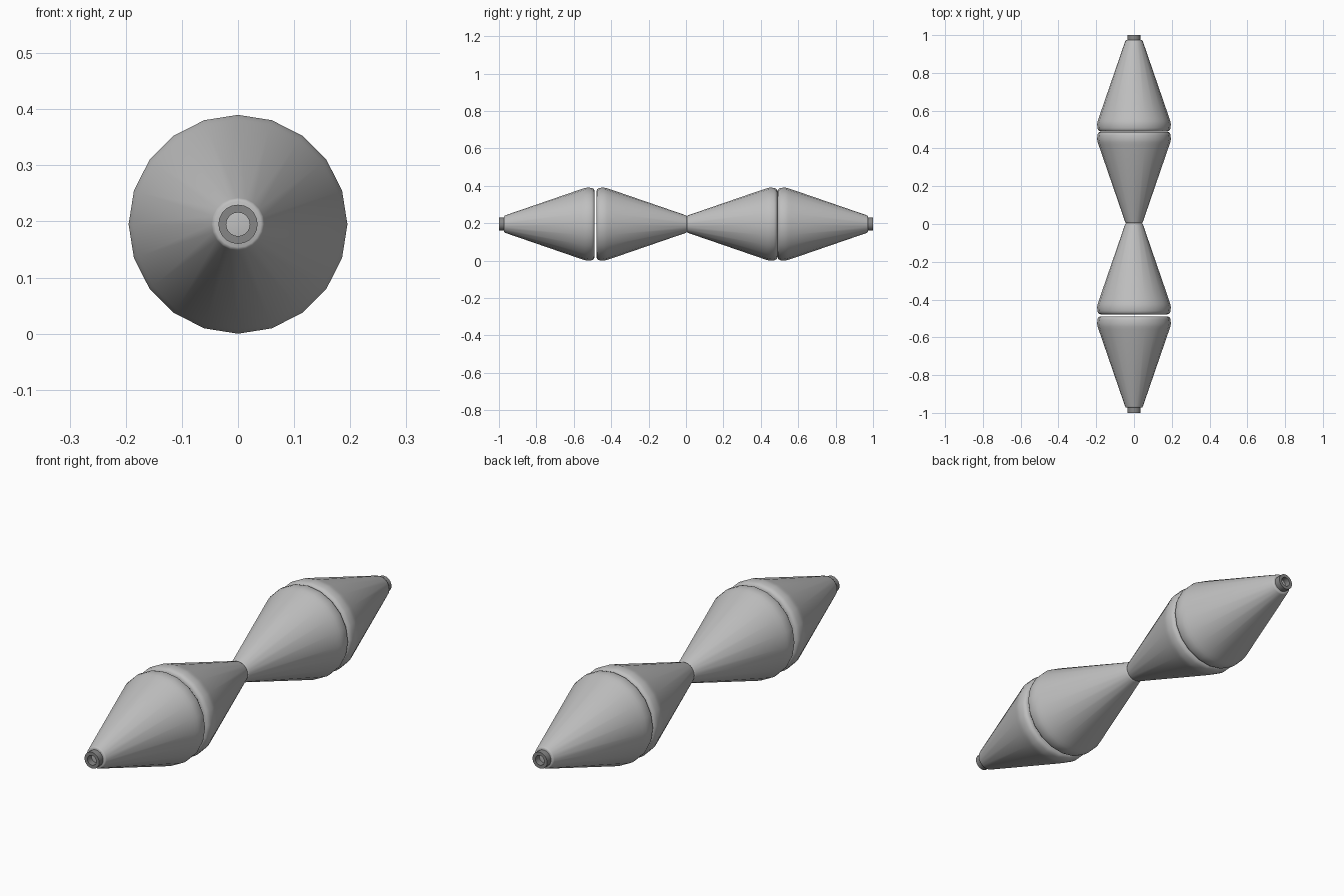
import bpy, bmesh, math
from mathutils import Matrix, Vector

cube = bpy.data.objects.get("Cube")
if cube:
    bpy.data.objects.remove(cube, do_unlink=True)

SIDES = 20
AXIS_Z = 0.195


def make_material(name, value):
    mat = bpy.data.materials.new(name)
    mat.use_nodes = True
    colour = (value, value, value, 1)
    mat.diffuse_color = colour
    mat.node_tree.nodes["Principled BSDF"].inputs["Base Color"].default_value = colour
    return mat


light_grey = make_material("light grey", 0.52)
dark_grey = make_material("dark grey", 0.24)


def lathe(name, profile, start, direction, mat, closed=False):
    """Turn (distance, radius) points around a lengthwise axis."""
    bm = bmesh.new()
    verts = [bm.verts.new((r, start + direction * d, 0)) for d, r in profile]
    pairs = list(zip(verts, verts[1:] + verts[:1])) if closed else list(zip(verts, verts[1:]))
    edges = [bm.edges.new(p) for p in pairs]
    bmesh.ops.spin(bm, geom=verts + edges, cent=(0, 0, 0), axis=(0, 1, 0),
                   angle=math.tau, steps=SIDES)
    bmesh.ops.remove_doubles(bm, verts=bm.verts, dist=0.0001)
    bmesh.ops.recalc_face_normals(bm, faces=bm.faces)
    bmesh.ops.translate(bm, verts=bm.verts, vec=(0, 0, AXIS_Z))
    mesh = bpy.data.meshes.new(name)
    bm.to_mesh(mesh)
    bm.free()
    mesh.materials.append(mat)
    obj = bpy.data.objects.new(name, mesh)
    bpy.context.collection.objects.link(obj)
    bpy.ops.object.select_all(action="DESELECT")
    obj.select_set(True)
    bpy.context.view_layer.objects.active = obj
    bpy.ops.object.shade_smooth_by_angle(angle=math.radians(40))
    return obj


# Cone from its flat wide base to its narrow tip, with rounded rims
cone = [(0, 0), (0, 0.178), (0.003, 0.186), (0.009, 0.191), (0.018, 0.194),
        (0.04, 0.195), (0.055, 0.192), (0.07, 0.187), (0.085, 0.182),
        (0.477, 0.047), (0.481, 0.045), (0.483, 0.041), (0.483, 0)]

for name, start, direction in (("front_outer_cone", -0.489, -1),
                               ("front_inner_cone", -0.478, 1),
                               ("back_inner_cone", 0.488, -1),
                               ("back_outer_cone", 0.490, 1)):
    lathe(name, cone, start, direction, light_grey)

# Short hollow collar on each outer tip
collar = [(0, 0.021), (0, 0.035), (0.03, 0.035), (0.03, 0.021)]
for name, direction in (("front_collar", -1), ("back_collar", 1)):
    lathe(name, collar, direction * 0.97, direction, dark_grey, closed=True)
